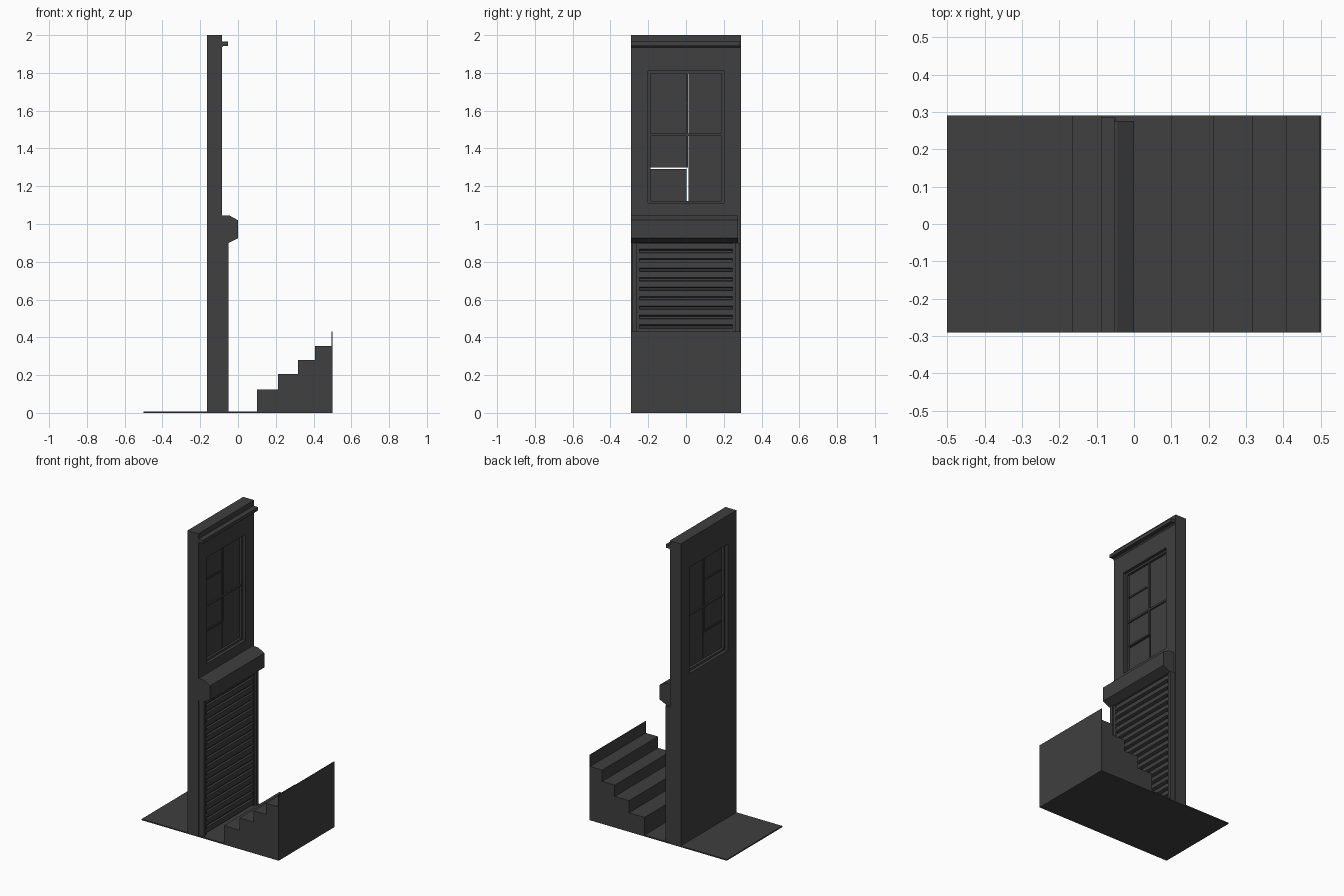
import bpy, bmesh
from mathutils import Vector

cube = bpy.data.objects.get("Cube")
if cube:
    bpy.data.objects.remove(cube, do_unlink=True)

charcoal = bpy.data.materials.new("charcoal")
charcoal.use_nodes = True
COLOR = (0.05, 0.05, 0.05, 1)
charcoal.diffuse_color = COLOR
charcoal.node_tree.nodes["Principled BSDF"].inputs["Base Color"].default_value = COLOR


def extrude(name, profile, y0, y1):
    """Sweep an (x, z) outline along y into a closed solid."""
    bm = bmesh.new()
    face = bm.faces.new([bm.verts.new((x, y0, z)) for x, z in profile])
    grown = bmesh.ops.extrude_face_region(bm, geom=[face])
    verts = [g for g in grown["geom"] if isinstance(g, bmesh.types.BMVert)]
    bmesh.ops.translate(bm, verts=verts, vec=Vector((0, y1 - y0, 0)))
    bmesh.ops.recalc_face_normals(bm, faces=bm.faces)
    mesh = bpy.data.meshes.new(name)
    bm.to_mesh(mesh)
    bm.free()
    mesh.materials.append(charcoal)
    obj = bpy.data.objects.new(name, mesh)
    bpy.context.collection.objects.link(obj)
    return obj


def box(name, x0, x1, y0, y1, z0, z1):
    return extrude(name, [(x0, z0), (x1, z0), (x1, z1), (x0, z1)], y0, y1)


HALF = 0.29
BACK, FRONT = -0.165, -0.085

# Wall with a window opening
wall = box("wall", BACK, FRONT, -HALF, HALF, 0, 2)
cutter = box("window_cutter", -0.3, 0.1, -0.2, 0.2, 1.11, 1.81)
cutter.hide_render = True
cut = wall.modifiers.new("window_opening", 'BOOLEAN')
cut.operation = 'DIFFERENCE'
cut.object = cutter
cut.solver = 'EXACT'
bpy.context.view_layer.objects.active = wall
bpy.ops.object.modifier_apply(modifier=cut.name)
bpy.data.objects.remove(cutter, do_unlink=True)

# Window frame and glazing bars
for side, y in (("right", -0.2), ("left", 0.187)):
    box(f"window_jamb_{side}", -0.145, -0.105, y, y + 0.013, 1.11, 1.81)
for side, z in (("bottom", 1.11), ("top", 1.797)):
    box(f"window_rail_{side}", -0.145, -0.105, -0.187, 0.187, z, z + 0.013)
box("window_mullion", -0.135, -0.112, 0.0, 0.01, 1.3, 1.797)
box("window_transom", -0.137, -0.11, -0.187, 0.187, 1.465, 1.478)
for z in (1.3, 1.637):
    box("glazing_bar", -0.133, -0.114, -0.187, 0.0, z, z + 0.009)

# Panes, with narrow gaps beside the lower ones
for z0, z1 in ((1.12, 1.292), (1.3, 1.47), (1.47, 1.64), (1.64, 1.8)):
    box("small_pane", -0.127, -0.12, -0.187, 0.003, z0, z1)
for z0, z1 in ((1.12, 1.47), (1.47, 1.8)):
    box("tall_pane", -0.127, -0.12, 0.012, 0.19, z0, z1)

# Cornice near the wall top
extrude("cornice", [(FRONT, 1.965), (-0.052, 1.965), (-0.052, 1.943),
                    (-0.078, 1.943), (FRONT, 1.935)], -HALF, 0.285)

# Shutter box above the doorway
extrude("shutter_box", [(FRONT, 1.045), (-0.045, 1.045), (0, 1.02),
                        (0, 0.925), (-0.05, 0.9), (FRONT, 0.9)], -HALF, 0.275)

# Shutter guide rails, each with a slimmer inner lip
for side, s in (("right", -1), ("left", 1)):
    outer = sorted((s * 0.285, s * 0.262))
    inner = sorted((s * 0.262, s * 0.245))
    box(f"guide_rail_{side}", FRONT, -0.05, *outer, 0, 0.9)
    box(f"guide_lip_{side}", FRONT, -0.058, *inner, 0, 0.9)

# Roller shutter with stepped slats
SLATS = 18
pitch = 0.9 / SLATS
outline = [(FRONT, 0)]
for i in range(SLATS):
    z = i * pitch
    outline += [(-0.076, z), (-0.076, z + pitch * 0.22),
                (-0.06, z + pitch * 0.34), (-0.064, z + pitch * 0.95)]
outline += [(-0.076, 0.9), (FRONT, 0.9)]
extrude("roller_shutter", outline, -0.247, 0.247)

# Ground slab
box("ground_slab", -0.5, 0.1, -HALF, HALF, 0, 0.008)

# Stairs rising away from the wall
steps = [(0.1, 0.125), (0.213, 0.205), (0.317, 0.28), (0.408, 0.355)]
END = 0.496
outline = [(0.1, 0)]
for i, (x, z) in enumerate(steps):
    right = steps[i + 1][0] if i + 1 < len(steps) else END
    outline += [(x, z), (right, z)]
outline.append((END, 0))
extrude("stairs", outline, -HALF, HALF)

# Thin riser board at the top of the stairs
box("top_riser", END, 0.5, -HALF, HALF, 0, 0.432)
